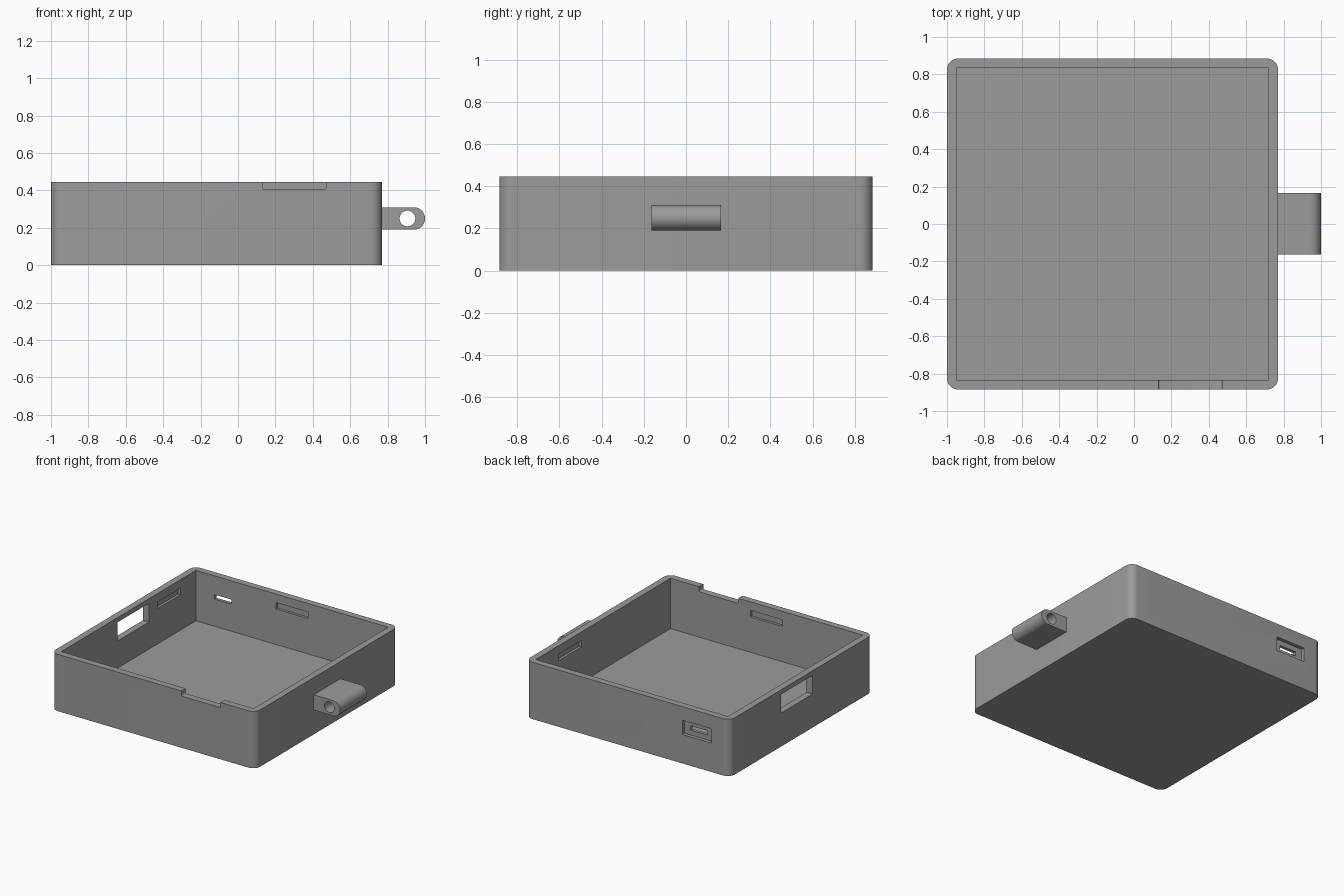
import bpy, bmesh, math

if "Cube" in bpy.data.objects:
    bpy.data.objects.remove(bpy.data.objects["Cube"])

grey = bpy.data.materials.new("mid_grey")
grey.diffuse_color = (0.33, 0.33, 0.33, 1)
grey.use_nodes = True
grey.node_tree.nodes["Principled BSDF"].inputs["Base Color"].default_value = grey.diffuse_color

CX = -0.115                      # centre of the box in x
OUT, INN, H = 0.885, 0.833, 0.445  # outer and inner half widths, height


def rounded(u0, u1, v0, v1, r, steps=10):
    """Rounded rectangle outline, counter-clockwise."""
    pts = []
    corners = [(u1 - r, v1 - r), (u0 + r, v1 - r), (u0 + r, v0 + r), (u1 - r, v0 + r)]
    for k, (u, v) in enumerate(corners):
        for i in range(steps + 1):
            a = math.pi / 2 * (k + i / steps)
            pts.append((u + r * math.cos(a), v + r * math.sin(a)))
    return pts


def circle(u, v, r, n=40):
    return [(u + r * math.cos(2 * math.pi * i / n), v + r * math.sin(2 * math.pi * i / n))
            for i in range(n)]


def prism(name, pts, axis, lo, hi):
    """Extrude an outline along z (u=x, v=y) or y (u=x, v=z)."""
    place = (lambda u, v, w: (u, v, w)) if axis == "z" else (lambda u, v, w: (u, w, v))
    bm = bmesh.new()
    base = bm.faces.new([bm.verts.new(place(u, v, lo)) for u, v in pts])
    ext = bmesh.ops.extrude_face_region(bm, geom=[base])
    for g in ext["geom"]:
        if isinstance(g, bmesh.types.BMVert):
            g.co[2 if axis == "z" else 1] = hi
    bmesh.ops.recalc_face_normals(bm, faces=bm.faces)
    me = bpy.data.meshes.new(name)
    bm.to_mesh(me)
    bm.free()
    me.materials.append(grey)
    ob = bpy.data.objects.new(name, me)
    bpy.context.collection.objects.link(ob)
    return ob


def box(name, x0, x1, y0, y1, z0, z1):
    return prism(name, [(x0, y0), (x1, y0), (x1, y1), (x0, y1)], "z", z0, z1)


def activate(ob):
    bpy.ops.object.select_all(action="DESELECT")
    ob.select_set(True)
    bpy.context.view_layer.objects.active = ob


def cut(ob, cutter):
    activate(ob)
    mod = ob.modifiers.new("cut", "BOOLEAN")
    mod.operation, mod.solver, mod.object = "DIFFERENCE", "EXACT", cutter
    bpy.ops.object.modifier_apply(modifier=mod.name)
    bpy.data.objects.remove(cutter, do_unlink=True)


# Open tray with rounded outer corners and square inner corners
tray = prism("tray", rounded(CX - OUT, CX + OUT, -OUT, OUT, 0.06), "z", 0, H)
cut(tray, box("cavity", CX - INN, CX + INN, -INN, INN, 0.05, H + 0.1))

# Notch in the front rim
cut(tray, prism("notch", rounded(0.13, 0.47, 0.405, 0.6, 0.012, 4), "y", -1, -0.8))

# Window through the left wall
cut(tray, box("window", -1.1, -0.9, -0.14, 0.25, 0.262, 0.408))

# Recessed port in the back wall
cut(tray, box("port_recess", -0.84, -0.588, 0.857, 1, 0.226, 0.338))
cut(tray, box("port_hole", -0.785, -0.639, 0.8, 1, 0.264, 0.298))

# Shallow snap slots inside each wall
D, Z0, Z1 = 0.02, 0.327, 0.378
for s in (-1, 1):
    y0, y1 = sorted((s * (INN + D), s * (INN - 0.05)))
    cut(tray, box("slot", CX - 0.14, CX + 0.14, y0, y1, Z0, Z1))
    x0, x1 = sorted((CX + s * (INN + D), CX + s * (INN - 0.05)))
    yc = 0.41 if s > 0 else 0.5
    cut(tray, box("slot", x0, x1, yc - 0.14, yc + 0.14, Z0, Z1))

# Strap lug on the right wall, with a rounded nose and a through hole
nose = [(0.94 + 0.06 * math.cos(a), 0.25 + 0.06 * math.sin(a))
        for a in (math.pi * (i / 20 - 0.5) for i in range(21))]
lug = prism("strap_lug", [(0.755, 0.31), (0.755, 0.19)] + nose, "y", -0.163, 0.167)
cut(lug, prism("lug_hole", circle(0.906, 0.25, 0.042), "y", -0.3, 0.3))

for ob in (tray, lug):
    activate(ob)
    bpy.ops.object.shade_smooth_by_angle(angle=math.radians(30))
